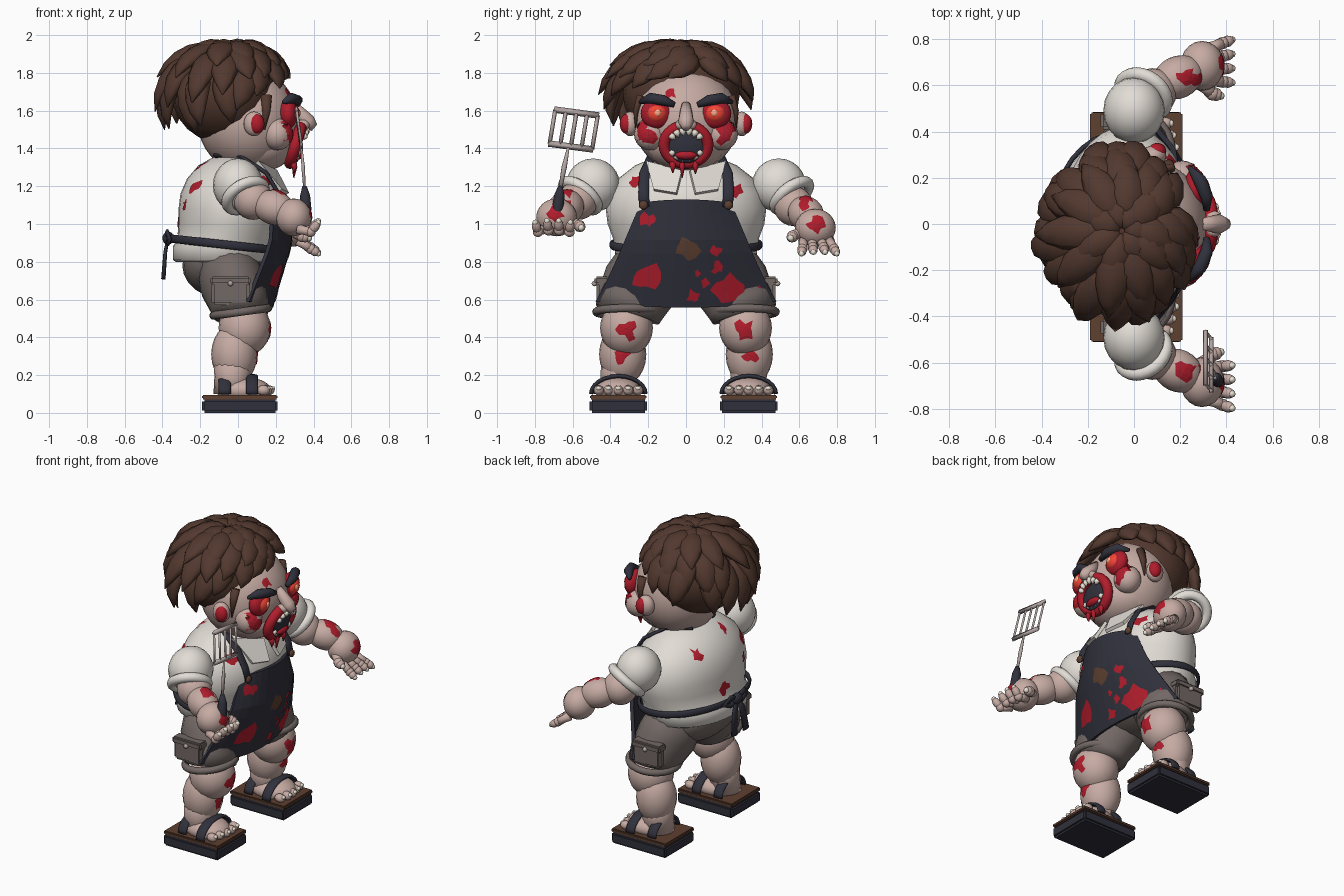
import bpy, bmesh, random
from math import sin, cos, pi, radians
from mathutils import Vector as V, Matrix
from mathutils.bvhtree import BVHTree

if "Cube" in bpy.data.objects:
    bpy.data.objects.remove(bpy.data.objects["Cube"])

random.seed(4)
COL = dict(skin=(.57, .41, .37), shirt=(.76, .72, .67), dark=(.03, .03, .045), hair=(.085, .04, .028),
           pants=(.17, .14, .13), blood=(.44, .012, .025), eye=(.9, .06, .035), glow=(1, .4, .25),
           tooth=(.8, .75, .65), sole=(.11, .05, .03), metal=(.45, .38, .37))
MATS = {}
for k, c in COL.items():
    MATS[k] = bpy.data.materials.new(k)
    MATS[k].diffuse_color = (*c, 1)


def finish(name, bm, mat, smooth=True):
    bmesh.ops.recalc_face_normals(bm, faces=bm.faces)
    me = bpy.data.meshes.new(name)
    bm.to_mesh(me)
    bm.free()
    for p in me.polygons:
        p.use_smooth = smooth
    me.materials.append(MATS[mat])
    ob = bpy.data.objects.new(name, me)
    bpy.context.collection.objects.link(ob)
    return ob


def ball(name, c, r, mat, axis=None, seg=20):
    bm = bmesh.new()
    bmesh.ops.create_uvsphere(bm, u_segments=seg, v_segments=seg * 3 // 5, radius=1)
    r = (r, r, r) if isinstance(r, (int, float)) else r
    q = V(axis).to_track_quat('Z', 'Y').to_matrix().to_4x4() if axis else Matrix()
    bm.transform(Matrix.Translation(c) @ q @ Matrix.Diagonal((*r, 1)))
    return finish(name, bm, mat)


def box(name, c, size, mat, bevel=.01):
    bm = bmesh.new()
    bmesh.ops.create_cube(bm, size=1)
    bm.transform(Matrix.Translation(c) @ Matrix.Diagonal((*size, 1)))
    bmesh.ops.bevel(bm, geom=bm.edges[:], offset=bevel, segments=2, affect='EDGES')
    return finish(name, bm, mat, False)


def bridge(name, rings, mat, closed=False):
    bm = bmesh.new()
    vs = [[bm.verts.new(p) for p in r] for r in rings]
    n = len(rings[0])
    for i in range(len(vs) if closed else len(vs) - 1):
        a, b = vs[i], vs[(i + 1) % len(vs)]
        for j in range(n):
            bm.faces.new((a[j], a[(j + 1) % n], b[(j + 1) % n], b[j]))
    if not closed:
        bm.faces.new(vs[0])
        bm.faces.new(vs[-1])
    return finish(name, bm, mat)


def tube(name, pts, wid, mat, up=(0, 0, 1), flat=1., closed=False, n=10):
    """Tapered tube; wid = half width per point, flat = thickness / width along up."""
    pts = [V(p) for p in pts]
    m = len(pts)
    wid = [wid] * m if isinstance(wid, (int, float)) else wid
    rings = []
    for i, p in enumerate(pts):
        t = pts[(i + 1) % m] - pts[i - 1] if closed else pts[min(i + 1, m - 1)] - pts[max(i - 1, 0)]
        s = t.cross(V(up(p)) if callable(up) else V(up)).normalized()
        k = s.cross(t).normalized()
        rings.append([p + s * wid[i] * cos(2 * pi * j / n) + k * wid[i] * flat * sin(2 * pi * j / n) for j in range(n)])
    return bridge(name, rings, mat, closed)


def panel(name, grid, mat, thick):
    bm = bmesh.new()
    vs = [[bm.verts.new(p) for p in r] for r in grid]
    for a, b in zip(vs, vs[1:]):
        for j in range(len(a) - 1):
            bm.faces.new((a[j], a[j + 1], b[j + 1], b[j]))
    ob = finish(name, bm, mat, False)
    md = ob.modifiers.new("thickness", 'SOLIDIFY')
    md.thickness, md.offset = thick, 0
    return ob


def splat(ob, c, d, r, mat='blood', lift=.004):
    """Irregular stain draped on a surface; c = point outside, d = view direction."""
    bm = bmesh.new()
    bm.from_mesh(ob.data)
    tree = BVHTree.FromBMesh(bm)
    bm.free()
    c, d, n = V(c), V(d).normalized(), 11
    q = d.to_track_quat('Z', 'Y')
    hit = tree.ray_cast(c, d)
    if hit[0] is None:
        return
    out = bmesh.new()
    mid, prev = out.verts.new(hit[0] - d * lift), None
    rad = [r * random.uniform(.45, 1.2) for _ in range(n)]
    for f in (.35, .7, 1):
        ring = []
        for j in range(n):
            o = q @ V((cos(2 * pi * j / n), sin(2 * pi * j / n), 0)) * rad[j] * f
            h = tree.ray_cast(c + o, d)
            ring.append(out.verts.new((h[0] if h[0] else hit[0] + o * .5) - d * lift))
        for j in range(n):
            k = (j + 1) % n
            out.faces.new((mid, ring[j], ring[k]) if prev is None else (prev[j], ring[j], ring[k], prev[k]))
        prev = ring
    finish("blood_stain" if mat == 'blood' else "apron_emblem", out, mat, False)


def turn(n):
    return [2 * pi * i / n for i in range(n)]


# shirt body and shorts seat
shirt = bridge("shirt", [[(c + a * cos(t), b * sin(t), z) for t in turn(32)] for z, c, a, b in (
    (.80, -.07, .26, .35), (.81, -.07, .275, .37), (.88, -.065, .28, .38), (.92, -.05, .27, .385), (1.0, -.035, .28, .415),
    (1.08, -.03, .285, .425), (1.16, -.03, .275, .41), (1.24, -.03, .24, .36), (1.31, -.03, .18, .27), (1.36, -.02, .1, .15))], 'shirt')
ball("shorts_seat", (-.06, 0, .78), (.235, .35, .18), 'pants')

# apron, straps, buttons, waist tie, collar
grid = []
for i in range(9):
    v = i / 8
    row = []
    for j in range(13):
        u = j / 6 - 1
        x = .175 + .10 * min(1, v * 1.7) - (.125 - .035 * v) * u * u
        row.append((x, u * (.475 - .24 * v ** .9), .56 + .55 * v + .03 * u * u * (1 - v) + .02 * v * (1 - u * u)))
    grid.append(row)
apron = panel("apron", grid, 'dark', .022)
tube("apron_waist_tie", [(-.06 + .295 * cos(a), .395 * sin(a), .89 - .033 * cos(a)) for a in turn(32)],
     .022, 'dark', up=lambda p: (p.x + .06, p.y, 0), flat=.5, closed=True)
ball("tie_knot", (-.37, 0, .925), (.03, .045, .035), 'dark')
for s in (-1, 1):
    tube("apron_strap", [(.23, s * .22, 1.09), (.21, s * .225, 1.17), (.15, s * .22, 1.27), (.02, s * .18, 1.355), (-.12, s * .1, 1.36)],
         .028, 'dark', up=(.6, 0, .8), flat=.4)
    ball("strap_button", (.235, s * .225, 1.1), (.015, .024, .024), 'sole', seg=10)
    tube("tie_tail", [(-.37, 0, .93), (-.385, s * .04, .85), (-.395, s * .06, .71)], [.018, .026, .03], 'dark', up=(1, 0, 0), flat=.4)
    tube("tie_bow", [(-.37, 0, .925), (-.375, s * .07, .955), (-.36, s * .12, .92), (-.37, s * .06, .9), (-.37, 0, .92)],
         .018, 'dark', up=(1, 0, 0), flat=.6)
    panel("collar", [[(.1, s * .21, 1.33), (.2, s * .02, 1.28)], [(.225, s * .17, 1.18), (.262, s * .05, 1.16)]], 'shirt', .02)
splat(apron, (1, 0, .88), (-1, 0, 0), .075, 'sole', .015)
for y, z, r in ((-.22, .72, .085), (-.2, 1.02, .045), (.22, .65, .085), (.04, .62, .04), (.1, .69, .03), (.17, .77, .04),
                (.16, .86, .03), (-.36, .61, .05), (.38, .62, .05), (.06, .74, .02)):
    splat(apron, (1, y, z), (-1, 0, 0), r, lift=.015)
for d, y, z, r in ((1, -.27, 1.22, .045), (1, .26, 1.18, .04), (-1, -.25, 1.2, .04), (-1, .05, 1.0, .045), (-1, -.2, 1.1, .03),
                   (-1, .2, 1.25, .035), (-1, -.1, 1.3, .03)):
    splat(shirt, (d, y, z), (-d, 0, 0), r)

# shorts legs, legs, feet and sandals
for s in (-1, 1):
    tube("shorts_leg", [(-.06, s * .17, .8), (-.03, s * .24, .68), (.01, s * .295, .57), (.015, s * .31, .52)],
         [.19, .205, .185, .175], 'pants', up=(1, 0, 0), flat=.84, n=20)
    tube("shorts_cuff", [(.015 + .145 * cos(a), s * .31 + .165 * sin(a), .535 + .02 * cos(a)) for a in turn(24)], .022, 'pants', closed=True)
    box("cargo_pocket", (-.04, s * .445, .645), (.2, .06, .15), 'pants', .015)
    box("pocket_flap", (-.04, s * .447, .7), (.21, .075, .045), 'pants', .01)
    ball("pocket_button", (-.04, s * .485, .685), .015, 'metal', seg=10)
    knee = ball("thigh", (.035, s * .315, .45), (.138, .14, .15), 'skin')
    calf = ball("calf", (-.02, s * .335, .31), (.122, .125, .165), 'skin')
    fy = s * .345 - .013
    tube("ankle", [(-.02, s * .335, .3), (-.03, fy, .19), (-.03, fy, .1)], [.115, .095, .1], 'skin', up=(1, 0, 0), n=16)
    splat(knee, (1, s * .31, .44), (-1, 0, 0), .06)
    splat(calf, (1, s * .34, .3), (-1, 0, 0), .045)
    box("sandal_sole", (.01, fy, .036), (.4, .305, .072), 'dark', .012)
    box("sandal_footbed", (.01, fy, .084), (.4, .3, .024), 'sole', .006)
    ball("foot", (.03, fy, .12), (.145, .12, .07), 'skin')
    for i in range(5):
        y, x = fy + s * (i - 2) * .052, .165 - .012 * abs(i - 1.5)
        ball("toe", (x, y, .12), (.035, .027, .027), 'skin', seg=12)
        ball("toenail", (x + .025, y, .13), (.013, .016, .012), 'tooth', seg=8)
    for x, h, w in ((.075, .095, .145), (-.07, .09, .125)):
        tube("sandal_strap", [(x, fy + w * cos(pi * i / 12), .1 + h * sin(pi * i / 12)) for i in range(13)],
             .032, 'dark', up=lambda p: (0, p.y - fy, p.z - .09), flat=.35)


# arms, hands and fingers
def finger(name, a, b, c, r=.026):
    a, b, c = V(a), V(b), V(c)
    tube(name, [a, (a + b) / 2, b], [r * 1.1, r * .9, r], 'skin', n=10)
    ball(name + "_joint", b, r * 1.05, 'skin', seg=12)
    ball(name + "_tip", (b + c) / 2, (r * .95, r * .95, (c - b).length * .62), 'skin', axis=c - b, seg=12)
    ball(name + "_nail", c, r * .6, 'tooth', seg=8)


for s, dz in ((-1, .045), (1, -.01)):
    ball("sleeve", (0, s * .492, 1.205), (.133, .143, .142), 'shirt')
    ax = V((.4, s * .55, -.7)).normalized()
    q = ax.to_track_quat('Z', 'Y')
    tube("sleeve_cuff", [V((.04, s * .56, 1.15)) + q @ V((.108 * cos(a), .108 * sin(a), 0)) for a in turn(24)], .03, 'shirt', up=ax, closed=True)
    ball("elbow", (.08, s * .57, 1.1 + dz * .6), .105, 'skin')
    arm = ball("forearm", (.19, s * .635, 1.06 + dz * .6), (.092, .092, .115), 'skin', axis=(.85, s * .4, -.3))
    hand = ball("hand", (.295, s * .685, .99 + dz), (.095, .108, .1), 'skin')
    splat(arm, (.22, s * .63, 2), (0, 0, -1), .05)
    splat(arm, (1, s * .63, 1.1), (-1, 0, 0), .03)
    splat(hand, (1, s * .69, 1.01 + dz), (-1, 0, 0), .05)
    for i in range(4):
        k, z = i - 1.5, (.925 if s > 0 else .985) - .008 * abs(i - 1.5)
        finger("finger", (.32, s * (.69 + k * .045), z), (.385, s * (.70 + k * .056), z - (.045 if s > 0 else .015)),
               (.425, s * (.705 + k * .062), z - .07 if s > 0 else z + .035))
    finger("thumb", (.29, s * .61, .97 + dz), (.34, s * .565, .945 + dz), (.375, s * .555, .935 + dz), .03)

# spatula
tube("spatula_handle", [(.36, -.685, 1.0), (.36, -.68, 1.08), (.355, -.67, 1.15), (.352, -.665, 1.2)], [.022, .03, .028, .012], 'dark', up=(1, 0, 0))
tube("spatula_shaft", [(.352, -.665, 1.19), (.345, -.645, 1.3), (.335, -.62, 1.42)], [.01, .014, .006], 'metal', up=(1, 0, 0), flat=.7)
P = lambda u, v: (.335 - .025 * v, -.722 + .225 * u + .03 * v, 1.425 - .03 * u + .18 * v)
for i in range(5):
    tube("spatula_bar", [P(i / 4, 0), P(i / 4, 1)], .011, 'metal', up=(1, 0, 0), flat=.7, n=4)
for v in (0, 1):
    tube("spatula_rail", [P(-.03, v), P(1.03, v)], .017, 'metal', up=(1, 0, 0), flat=.6, n=4)

# head and face
head = ball("head", (.05, 0, 1.55), (.265, .28, .28), 'skin', seg=32)
ball("jaw", (.1, 0, 1.42), (.205, .21, .145), 'skin', seg=24)
for s in (-1, 1):
    cheek = ball("cheek", (.21, s * .19, 1.475), (.08, .085, .085), 'skin')
    ball("ear", (.085, s * .295, 1.53), (.055, .045, .065), 'skin')
    ball("ear_blood", (.1, s * .315, 1.53), (.04, .036, .052), 'blood')
    ball("eye_socket", (.265, s * .155, 1.585), (.05, .085, .08), 'blood')
    ball("eyeball", (.285, s * .155, 1.585), (.043, .056, .05), 'eye')
    ball("pupil", (.32, s * .15, 1.588), (.012, .02, .02), 'glow', seg=10)
    tube("eyebrow", [(.315, s * .06, 1.63), (.315, s * .12, 1.655), (.285, s * .19, 1.665), (.24, s * .245, 1.645)],
         [.014, .028, .03, .01], 'dark', up=(1, 0, 0))
    ball("nostril", (.345, s * .03, 1.525), (.035, .028, .028), 'skin', seg=12)
    for y, z, r in ((.21, 1.47, .055), (.24, 1.52, .04)):
        splat(cheek, (1, s * y, z), (-1, 0, 0), r)
    tube("sideburn", [(.15, s * .24, 1.68), (.15, s * .265, 1.6), (.14, s * .265, 1.5)], [.03, .022, .004], 'hair', up=(0, s, 0), flat=.7)
splat(head, (1, -.08, 1.7), (-1, 0, 0), .035)
tube("nose", [(.29, 0, 1.63), (.335, 0, 1.58), (.37, 0, 1.54), (.405, 0, 1.51)], [.025, .035, .042, .022], 'skin', n=12)
M = lambda a, ry, rz, x=0: V((.305 + x + .03 * sin(a), ry * cos(a), 1.42 + rz * sin(a)))
tube("mouth_lips", [M(a, .115, .098) for a in turn(28)], .031, 'blood', up=(1, 0, 0), closed=True)
ball("mouth_inside", (.3, 0, 1.42), (.035, .11, .1), 'dark')
ball("tongue", (.315, 0, 1.365), (.03, .06, .025), 'blood')
for i in range(6):
    for a in (pi * (.2 + .12 * i), -pi * (.2 + .12 * i)):
        tube("tooth", [M(a, .1, .085, .025), M(a, .085, .068, .03), M(a, .07, .048, .025)], [.017, .016, .004], 'tooth', up=(1, 0, 0), n=8)
for y, l in ((-.07, .02), (-.02, .045), (.05, .025)):
    tube("blood_drip", [(.29, y, 1.33), (.3, y, 1.3), (.295, y, 1.29 - l)], [.02, .014, .003], 'blood', up=(1, 0, 0), n=8)

# hair: scalp cap plus overlapping rows of spiky locks, wilder at the back
ball("hair_cap", (-.07, -.025, 1.69), (.28, .31, .265), 'hair')
C = V((-.05, -.03, 1.68))


def scalp(az, pol, k):
    return C + V((.305 * sin(pol) * cos(az), .33 * sin(pol) * sin(az), .265 * cos(pol))) * k


for p0, p1, count, kick, w in ((.02, .34, 7, 1.13, .07), (.1, .56, 10, 1.25, .08), (.26, .78, 14, 1.29, .08), (.48, 1.0, 17, 1.27, .077)):
    for i in range(count):
        az = 2 * pi * (i + p0) / count + random.uniform(-.12, .12)
        front, left = max(0, cos(az)), max(0, sin(az))
        end = radians(104 - 26 * cos(az) - 6 * sin(az)) * random.uniform(.93, 1.05)
        tip = kick - .11 * front - .11 * left + random.uniform(-.05, .06) * (1 - front)
        bend = random.uniform(-.14, .14) + .3 * front * (1 if .3 < az < pi else -1)
        pts = [scalp(az + bend * f * f, end * (p0 + (p1 - p0) * f), 1 + (tip - 1) * f ** 1.5) for f in (0, .2, .4, .6, .8, 1)]
        tube("hair_lock", pts, [w * g for g in (.5, .85, 1, .9, .6, .06)], 'hair', up=lambda p: p - C, flat=.55, n=8)

for m in bpy.data.materials:
    if m.users and not m.is_grease_pencil:
        m.use_nodes = True
        m.node_tree.nodes["Principled BSDF"].inputs["Base Color"].default_value = m.diffuse_color
